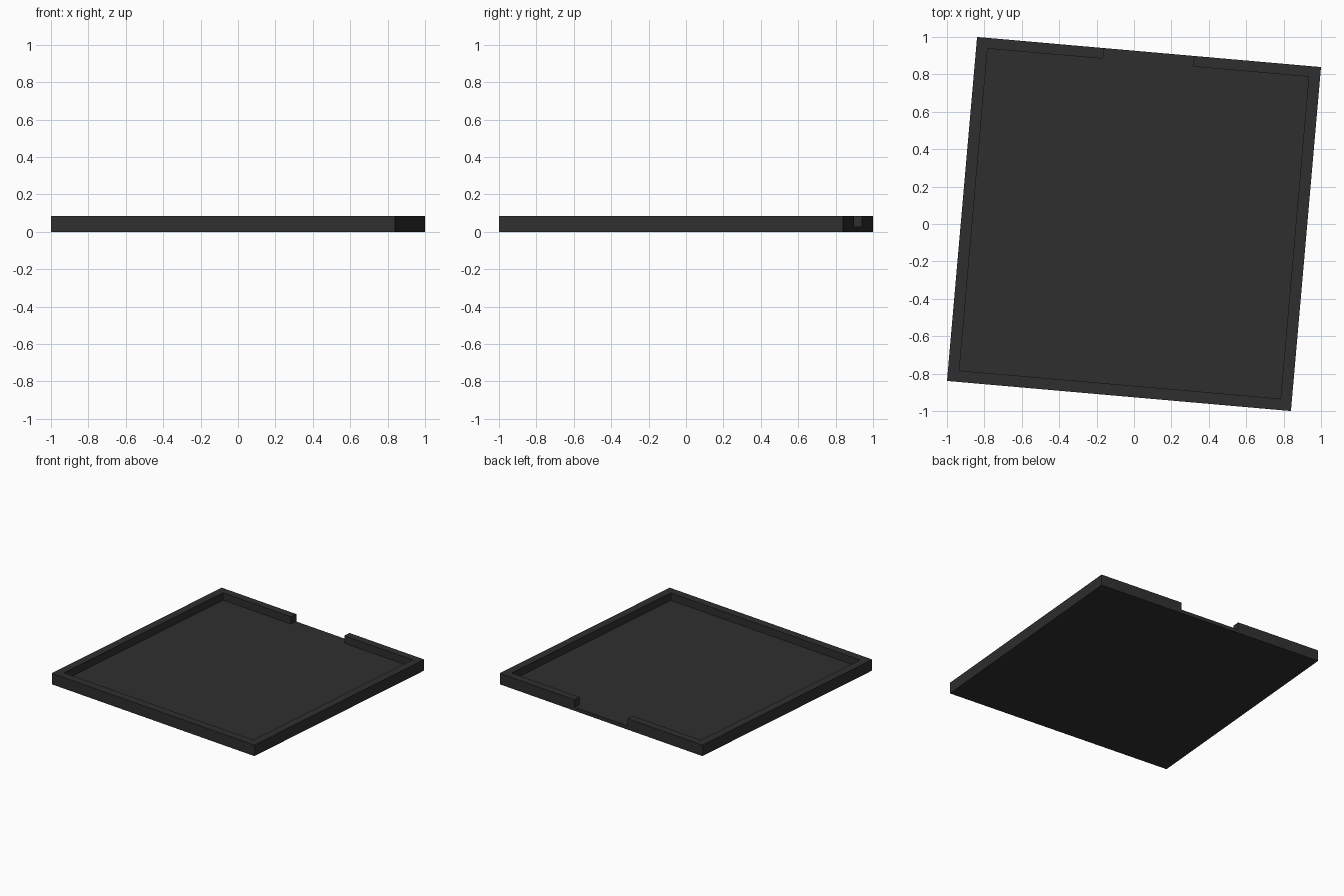
import bpy, bmesh, math

if "Cube" in bpy.data.objects:
    bpy.data.objects.remove(bpy.data.objects["Cube"])

TILT = math.radians(-5)      # whole tray is turned slightly
H = 0.923                    # half outer side
IN = 0.862                   # half inner side
GAP = 0.242                  # half width of the opening in the back wall
FLOOR, TOP = 0.028, 0.085

mat = bpy.data.materials.new("charcoal")
mat.diffuse_color = (0.028, 0.028, 0.028, 1)
mat.use_nodes = True
mat.node_tree.nodes["Principled BSDF"].inputs["Base Color"].default_value = mat.diffuse_color


def prism(name, outline, z0, z1, bottom=True):
    """Extrude a flat outline between two heights."""
    bm = bmesh.new()
    lo = [bm.verts.new((x, y, z0)) for x, y in outline]
    hi = [bm.verts.new((x, y, z1)) for x, y in outline]
    bm.faces.new(hi)
    if bottom:
        bm.faces.new(lo[::-1])
    n = len(outline)
    for i in range(n):
        j = (i + 1) % n
        bm.faces.new((lo[i], lo[j], hi[j], hi[i]))
    me = bpy.data.meshes.new(name)
    bm.to_mesh(me)
    bm.free()
    me.materials.append(mat)
    ob = bpy.data.objects.new(name, me)
    ob.rotation_euler.z = TILT
    bpy.context.collection.objects.link(ob)
    return ob


# Flat base plate
prism("tray_floor", [(-H, -H), (H, -H), (H, H), (-H, H)], 0, FLOOR)

# Rim running round the edge, open in the middle of the back side
B = 0.866
left = [(-GAP, B), (-GAP, H), (-H, H), (-H, -H)]
inner_left = [(-IN, -IN), (-IN, B)]
right = [(-x, y) for x, y in reversed(left)]
inner_right = [(-x, y) for x, y in reversed(inner_left)]
prism("tray_rim", left + right + inner_right + inner_left, FLOOR, TOP, bottom=False)
